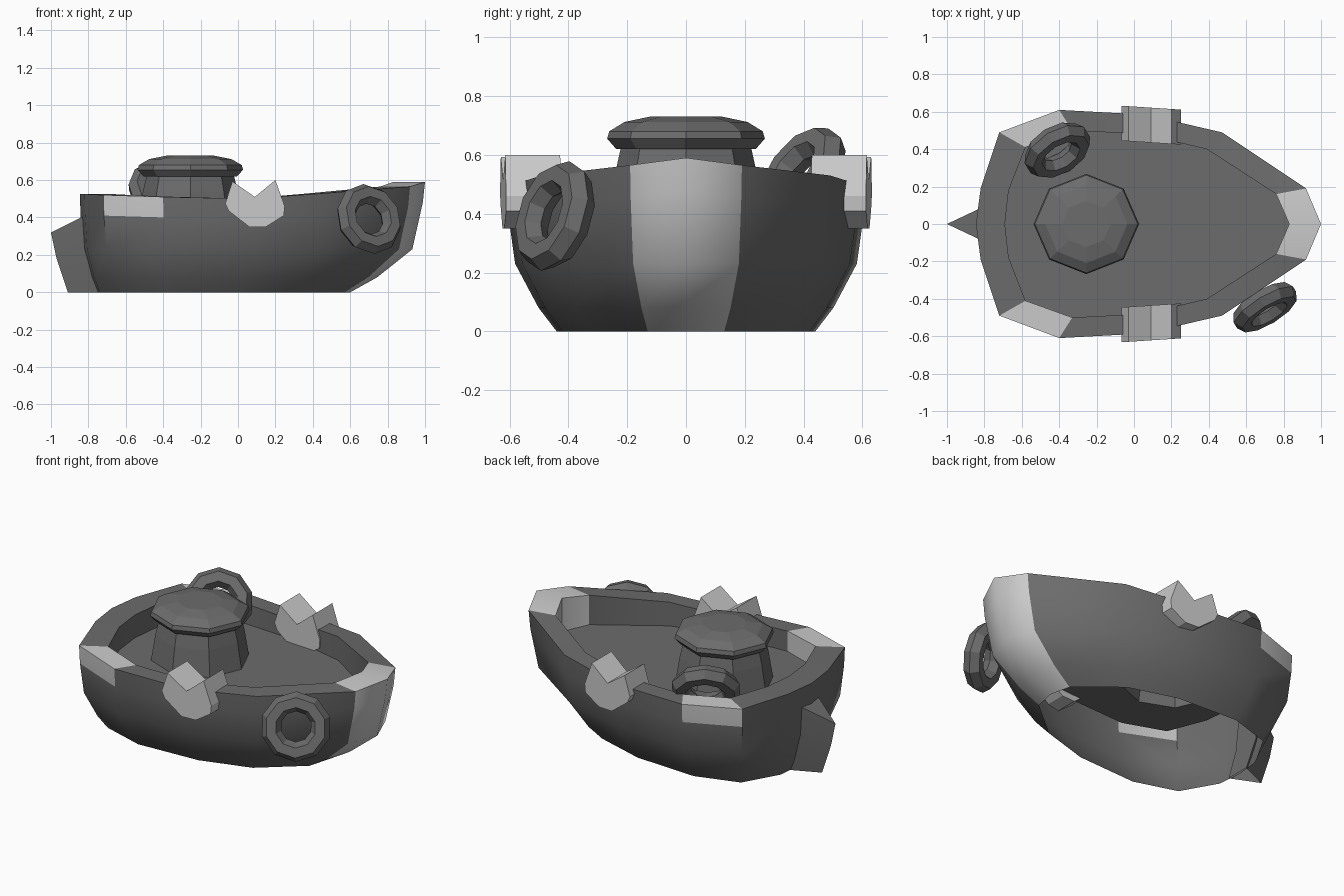
import bpy, bmesh
from math import radians, cos, sin, pi
from mathutils import Vector, Quaternion

if "Cube" in bpy.data.objects:
    bpy.data.objects.remove(bpy.data.objects["Cube"])

def grey(name, v):
    m = bpy.data.materials.new(name)
    m.diffuse_color = (v, v, v, 1)
    m.use_nodes = True
    m.node_tree.nodes["Principled BSDF"].inputs["Base Color"].default_value = m.diffuse_color
    return m

DARK, LIGHT = grey("dark_grey", 0.15), grey("light_grey", 0.65)

def make(name, bm, mats, smooth=None):
    bmesh.ops.recalc_face_normals(bm, faces=bm.faces)
    me = bpy.data.meshes.new(name)
    bm.to_mesh(me)
    bm.free()
    for m in mats:
        me.materials.append(m)
    ob = bpy.data.objects.new(name, me)
    bpy.context.collection.objects.link(ob)
    if smooth:
        bpy.ops.object.select_all(action='DESELECT')
        ob.select_set(True)
        bpy.context.view_layer.objects.active = ob
        bpy.ops.object.shade_smooth_by_angle(angle=radians(smooth))
    return ob

def bridge(bm, rings, mat=lambda level, j: 0):
    vs = [[bm.verts.new(p) for p in r] for r in rings]
    for k in range(len(vs) - 1):
        a, b = vs[k], vs[k + 1]
        n = len(a)
        for j in range(n):
            f = bm.faces.new((a[j], a[(j + 1) % n], b[(j + 1) % n], b[j]))
            f.material_index = mat(k, j)
    return vs

# Hull: half outlines from bow to stern, mirrored across y
rim = [(1, 0, .59), (.92, .19, .565), (.47, .49, .53), (.06, .585, .50),
       (-.40, .61, .51), (-.72, .49, .52), (-.82, .19, .525), (-.845, 0, .525)]
base = [(.60, 0, 0), (.57, .13, 0), (.33, .33, 0), (.03, .42, 0),
        (-.36, .44, 0), (-.62, .36, 0), (-.74, .15, 0), (-.755, 0, 0)]
inner = [(.83, 0, .59), (.76, .16, .565), (.39, .40, .53), (.05, .48, .50),
         (-.33, .50, .51), (-.58, .41, .52), (-.67, .18, .525), (-.69, 0, .525)]

def mirrored(half):
    h = [Vector(p) for p in half]
    return h + [Vector((p.x, -p.y, p.z)) for p in reversed(h[1:-1])]

R, B, I = mirrored(rim), mirrored(base), mirrored(inner)

def level(f, z=None):
    pts = [b.lerp(r, f) for b, r in zip(B, R)]
    for p, r in zip(pts, R):
        p.z = r.z - .11 if z is None else z
    return pts

def octagon(cx, r, z):
    return [(cx + r * cos(pi * i / 4), r * .95 * sin(pi * i / 4), z) for i in range(8)]

CX, DECK = -.255, .387
deck = [Vector((p.x, p.y, DECK)) for p in I]
N = len(R)

def hull_mat(k, j):
    if j in (0, N - 1):                       # bow strip
        return 1
    return 1 if j in (4, N - 5) and k >= 3 else 0   # stern corner patches

bm = bmesh.new()
bridge(bm, [B, level(.36, .08), level(.83, .23), level(.97), R, I, deck], hull_mat)
make("hull", bm, [DARK, LIGHT], 45)

# Deck with an opening under the cabin
bm = bmesh.new()
for loop in (deck, octagon(CX, .275, DECK)):
    vs = [bm.verts.new(p) for p in loop]
    for i, v in enumerate(vs):
        bm.edges.new((v, vs[(i + 1) % len(vs)]))
bmesh.ops.triangle_fill(bm, use_beauty=True, use_dissolve=False, edges=bm.edges[:])
for f in bm.faces:
    f.normal_update()
bmesh.ops.dissolve_limit(bm, angle_limit=.01, verts=bm.verts[:], edges=bm.edges[:])
make("deck", bm, [DARK])

# Stern fin: triangular wedge with slanted top
bm = bmesh.new()
vs = bridge(bm, [[(x, 0, z), (-.74 - d, -w, zb), (-.74 - d, w, zb)] for x, z, zb, d, w in
                 ((-.91, 0, 0, 0, .075), (-.97, .18, .2, .06, .085), (-1, .32, .41, .08, .085))])
bm.faces.new(vs[-1])
make("stern_fin", bm, [DARK], 60)

# Cabin, open below, with an overhanging capped roof
def lathe(name, profile, cap):
    bm = bmesh.new()
    vs = bridge(bm, [octagon(CX, r, z) for r, z in profile])
    if cap:
        bm.faces.new(vs[-1])
    make(name, bm, [DARK])

lathe("cabin", [(.278, DECK), (.253, .54), (.232, .63)], False)
lathe("cabin_roof", [(.232, .62), (.25, .62), (.282, .655), (.275, .68), (.22, .712), (.13, .73)], True)

# Ring buoys, one hung on the bow side and one leaning inside
for name, loc, tilt in (("outer_ring", (.70, -.445, .392), 17), ("inner_ring", (-.41, .395, .525), 32)):
    bpy.ops.mesh.primitive_torus_add(major_segments=10, minor_segments=6,
                                     major_radius=.14, minor_radius=.055)
    ob = bpy.context.object
    ob.name = name
    t = radians(tilt)
    n = Vector((.52 * cos(t), -.85 * cos(t), sin(t)))
    spin = Quaternion((0, 0, 1), radians(18))
    ob.rotation_euler = (n.to_track_quat('Z', 'Y') @ spin).to_euler()
    ob.location = loc
    ob.data.materials.append(DARK)

# Oar rests: notched blocks straddling the rim
notch = [(-.03, .593), (.09, .51), (.20, .60), (.25, .46), (.245, .41), (.15, .35), (.06, .35), (-.05, .435), (-.068, .475)]
for name, s in (("oar_rest_left", 1), ("oar_rest_right", -1)):
    bm = bmesh.new()
    rings = [[(x, s * (y - .065 * (x - .09)), z) for x, z in notch] for y in (.435, .622)]
    vs = bridge(bm, rings)
    bm.faces.new(vs[0])
    bm.faces.new(vs[1])
    make(name, bm, [LIGHT])
